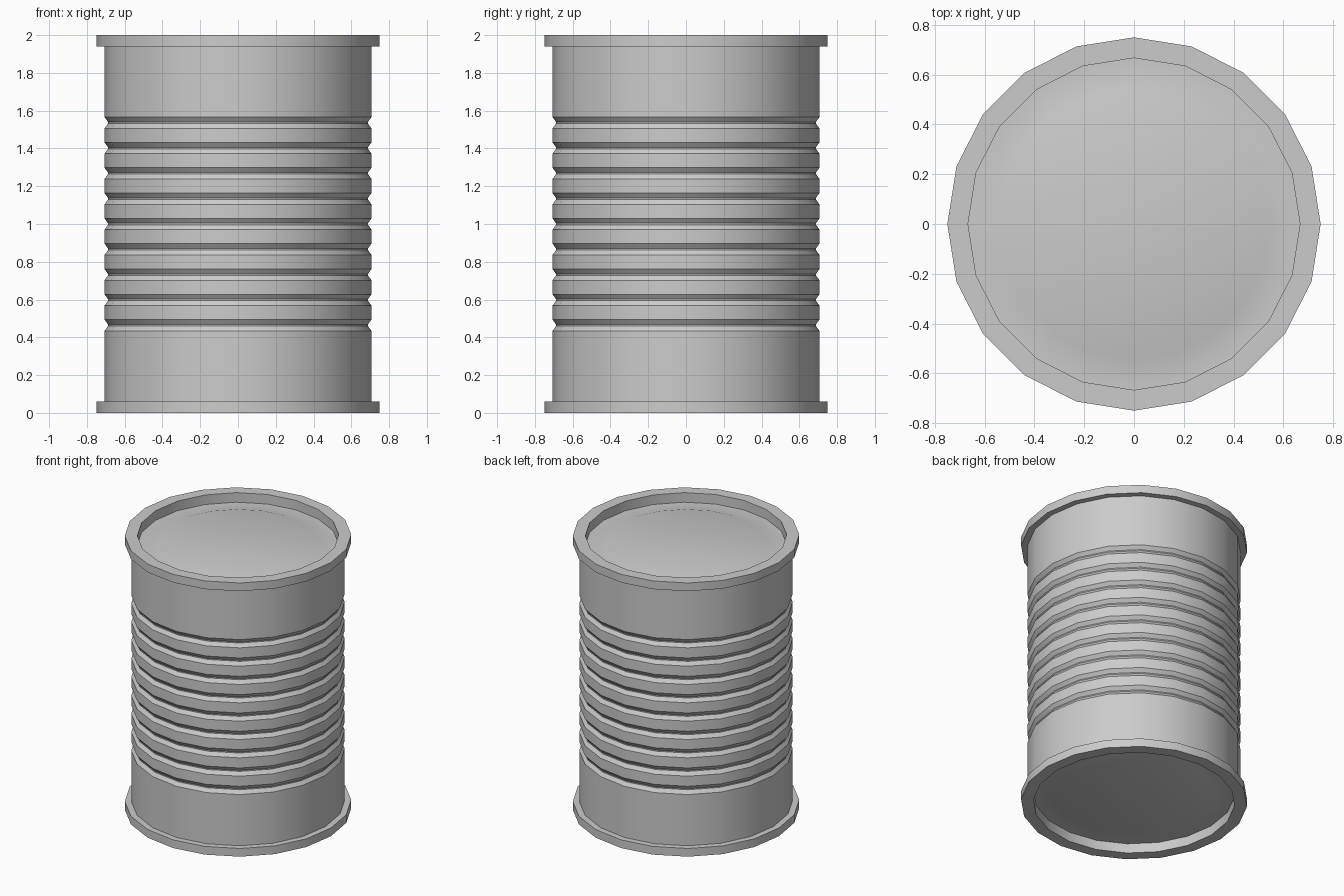
import bpy, bmesh, math

if "Cube" in bpy.data.objects:
    bpy.data.objects.remove(bpy.data.objects["Cube"])

SIDES = 20
BODY_R, GROOVE_R = 0.707, 0.688


def lathe(name, profile, cap=False):
    """Spin (radius, z) points around z; optionally close the last ring."""
    bm = bmesh.new()
    rings = []
    for r, z in profile:
        rings.append([bm.verts.new((r * math.cos(2 * math.pi * i / SIDES),
                                    r * math.sin(2 * math.pi * i / SIDES), z))
                      for i in range(SIDES)])
    for a, b in zip(rings, rings[1:]):
        for i in range(SIDES):
            j = (i + 1) % SIDES
            bm.faces.new((a[i], a[j], b[j], b[i]))
    if cap:
        # profiles listed downwards need the cap turned to match the sides
        up = profile[-1][1] > 1
        bm.faces.new(rings[-1] if up else rings[-1][::-1])
    if profile[0][1] > profile[-1][1] and not cap or cap and profile[-1][1] < 1:
        sides = [f for f in bm.faces if len(f.verts) == 4]
        bmesh.ops.reverse_faces(bm, faces=sides)
    mesh = bpy.data.meshes.new(name)
    bm.to_mesh(mesh)
    bm.free()
    obj = bpy.data.objects.new(name, mesh)
    bpy.context.collection.objects.link(obj)
    bpy.ops.object.select_all(action='DESELECT')
    obj.select_set(True)
    bpy.context.view_layer.objects.active = obj
    bpy.ops.object.shade_smooth_by_angle(angle=math.radians(30))
    return obj


# Can wall with nine evenly spaced V grooves
wall = [(BODY_R, 0.06)]
for k in range(-4, 5):
    z = 1.0 + k * 0.134
    wall += [(BODY_R, z - 0.03), (GROOVE_R, z - 0.004),
             (GROOVE_R, z + 0.004), (BODY_R, z + 0.03)]
wall.append((BODY_R, 1.94))
lathe("can_wall", wall)

# Rim and recessed lid with a slightly raised centre panel, at both ends
lid = [(BODY_R, 1.94), (0.75, 1.94), (0.75, 2.0), (0.667, 2.0),
       (0.667, 1.93), (0.565, 1.93), (0.54, 1.938)]
lathe("top_lid", lid, cap=True)
lathe("bottom_lid", [(r, 2.0 - z) for r, z in lid], cap=True)
